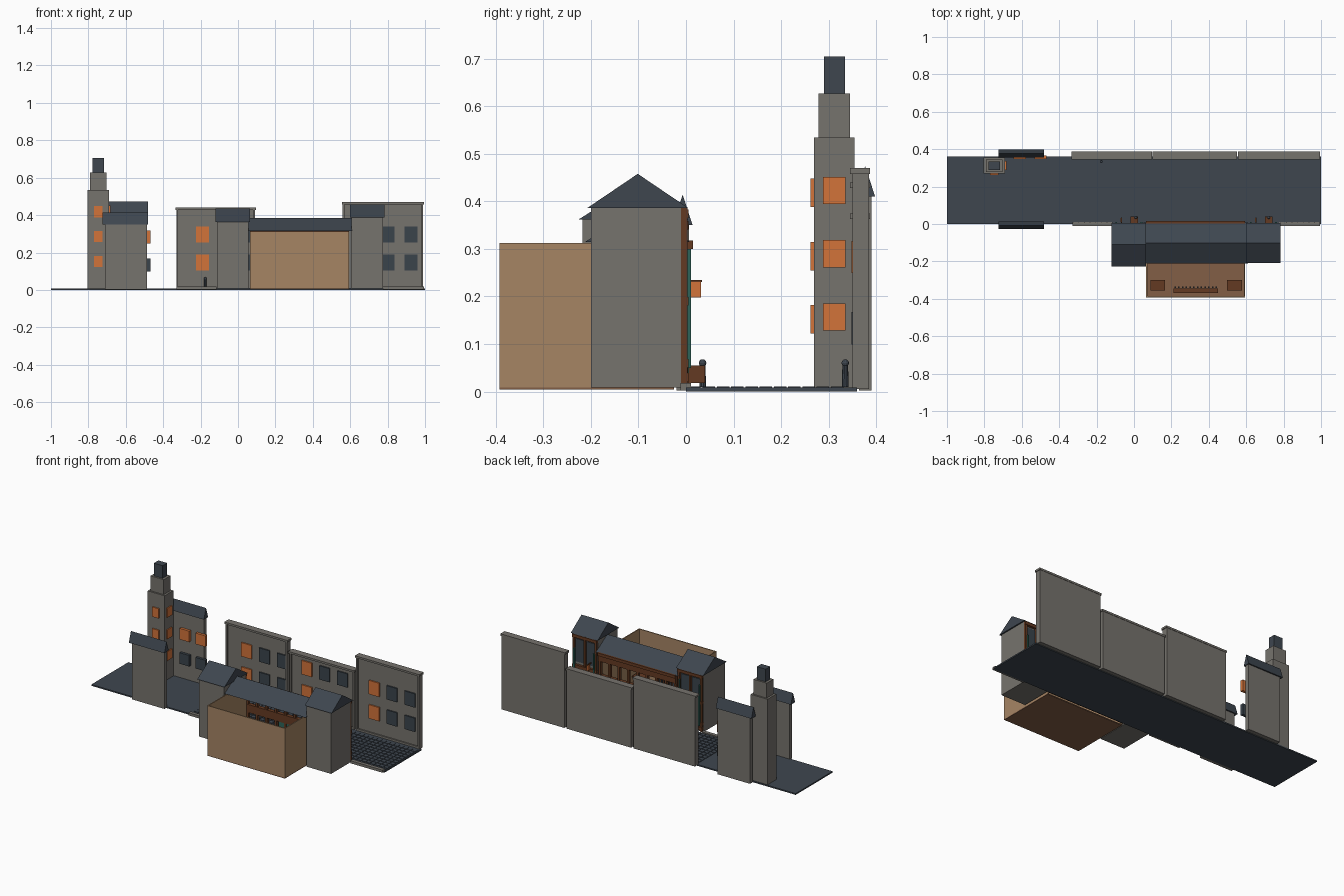
import bpy
import bmesh
from mathutils import Vector

default_cube = bpy.data.objects.get("Cube")
if default_cube:
    bpy.data.objects.remove(default_cube, do_unlink=True)


def make_material(name, red, green, blue):
    """Flat material from display colour values."""
    linear = [((c / 255 + 0.055) / 1.055) ** 2.4 for c in (red, green, blue)]
    material = bpy.data.materials.new(name)
    material.use_nodes = True
    material.diffuse_color = (*linear, 1)
    shader = material.node_tree.nodes["Principled BSDF"]
    shader.inputs["Base Color"].default_value = (*linear, 1)
    shader.inputs["Roughness"].default_value = 0.9
    return material


stone = make_material("grey stone", 118, 115, 109)
slate = make_material("blue slate", 62, 70, 79)
plaster = make_material("tan plaster", 166, 133, 100)
glow = make_material("orange window", 210, 115, 58)
timber = make_material("brown timber", 100, 58, 34)
boards = make_material("floor boards", 130, 94, 70)
teal = make_material("teal paint", 45, 100, 90)
glass = make_material("dark glass", 58, 67, 75)


def add_object(name, bm, material):
    bmesh.ops.recalc_face_normals(bm, faces=bm.faces)
    mesh = bpy.data.meshes.new(name)
    bm.to_mesh(mesh)
    bm.free()
    mesh.materials.append(material)
    obj = bpy.data.objects.new(name, mesh)
    bpy.context.collection.objects.link(obj)
    return obj


def boxes(name, material, *ranges):
    """One object made from boxes, each given as x, y and z ranges."""
    bm = bmesh.new()
    for spans in ranges:
        low = Vector([min(s) for s in spans])
        high = Vector([max(s) for s in spans])
        cube = bmesh.ops.create_cube(bm, size=1)
        for vert in cube["verts"]:
            vert.co = (low + high) / 2 + vert.co * (high - low)
    return add_object(name, bm, material)


def around(centre, width):
    return (centre - width / 2, centre + width / 2)


def gable_roof(name, xs, ys, zs):
    """Prism with its ridge along x."""
    bm = bmesh.new()
    ridge = sum(ys) / 2
    profile = ((ys[0], zs[0]), (ys[1], zs[0]), (ridge, zs[1]))
    end = bm.faces.new([bm.verts.new((xs[0], y, z)) for y, z in profile])
    grown = bmesh.ops.extrude_face_region(bm, geom=[end])["geom"]
    moved = [v for v in grown if isinstance(v, bmesh.types.BMVert)]
    bmesh.ops.translate(bm, verts=moved, vec=(xs[1] - xs[0], 0, 0))
    return add_object(name, bm, slate)


def bollard(name, x, y):
    bm = bmesh.new()
    cone = bmesh.ops.create_cone(bm, cap_ends=True, segments=10, radius1=0.007,
                                 radius2=0.006, depth=0.05)
    bmesh.ops.translate(bm, verts=cone["verts"], vec=(x, y, 0.035))
    ball = bmesh.ops.create_uvsphere(bm, u_segments=10, v_segments=6, radius=0.008)
    bmesh.ops.translate(bm, verts=ball["verts"], vec=(x, y, 0.06))
    add_object(name, bm, slate)


# Street slab, paving stones and kerbs
boxes("street_slab", slate, ((-1, 1), (0, 0.36), (0, 0.008)))
paving = []
for column in range(44):
    for row in range(11):
        paving.append((around(-0.31 + column * 0.03, 0.026),
                       around(0.018 + row * 0.03, 0.026), (0.007, 0.011)))
boxes("paving_stones", slate, *paving)
boxes("front_kerbs", stone, *[(xs, (-0.012, 0.01), (0.002, 0.018))
                              for xs in ((-0.33, -0.115), (0.775, 0.995))])

# Three street walls with borders, caps and two rows of windows
street_walls = (("west", -0.33, 0.09, 0.44, -0.19),
                ("middle", 0.105, 0.545, 0.375, 0.22),
                ("east", 0.56, 0.99, 0.47, 0.68))
rows = (0.147, 0.297)
for side, left, right, top, first in street_walls:
    boxes(side + "_street_wall", stone, ((left, right), (0.36, 0.385), (0.005, top)))
    boxes(side + "_wall_border", stone,
          ((left - 0.005, right + 0.005), (0.345, 0.387), (top - 0.012, top)),
          ((left, left + 0.01), (0.35, 0.37), (0.005, top)),
          ((right - 0.01, right), (0.35, 0.37), (0.005, top)),
          ((left, right), (0.352, 0.37), (0.005, 0.02)))
    for index in range(3):
        xs = around(first + index * 0.122, 0.07)
        boxes(f"{side}_wall_windows_{index}", glow if index == 0 else glass,
              *[(xs, (0.352, 0.362), around(z, 0.085)) for z in rows])

# Two thin gabled houses at the street's end
for side, middle, top in (("front", -0.007, 0.35), ("back", 0.377, 0.41)):
    boxes(side + "_thin_house", stone,
          ((-0.71, -0.487), around(middle, 0.026), (0.002, top)))
    gable_roof(side + "_thin_house_roof", (-0.725, -0.482),
               around(middle, 0.042), (top, top + 0.064))
for name, material, z in (("upper", glow, 0.283), ("lower", glass, 0.133)):
    boxes(name + "_house_windows", material,
          *[(around(x, 0.066), (0.348, 0.366), around(z, 0.068))
            for x in (-0.61, -0.5)])

# Stepped clock tower with lit windows on two sides
tower_x, tower_y = -0.747, 0.312
boxes("tower_shaft", stone,
      (around(tower_x, 0.115), around(tower_y, 0.086), (0.002, 0.535)),
      (around(tower_x, 0.09), around(tower_y, 0.066), (0.53, 0.627)))
boxes("tower_cap", slate, (around(tower_x, 0.06), around(tower_y, 0.044), (0.62, 0.705)))
lit = []
for z in (0.152, 0.285, 0.418):
    lit.append((around(tower_x, 0.045), (0.262, 0.272), around(z, 0.06)))
    lit.append(((-0.692, -0.683), around(tower_y, 0.047), around(z + 0.005, 0.057)))
boxes("tower_windows", glow, *lit)

# Side wings of the inn, with timbered windows facing the street
wings = (("west", -0.112, 0.057, -0.218, 0.362, 0.435),
         ("east", 0.608, 0.775, -0.2, 0.386, 0.458))
for side, left, right, front, eave, peak in wings:
    boxes(side + "_wing", stone, ((left, right), (front, -0.01), (0.008, eave)))
    gable_roof(side + "_wing_roof", (left - 0.008, right + 0.008),
               (front - 0.008, 0.005), (eave, peak))
    centre = (left + right) / 2
    panes = [(around(centre + dx, 0.055), (-0.012, -0.005), zs)
             for dx in (-0.037, 0.037)
             for zs in ((0.07, 0.17), (0.215, eave - 0.03))]
    boxes(side + "_wing_glass", glass, *panes)
    posts = [(around(x, 0.013), (-0.012, 0.003), (0.012, eave))
             for x in (left + 0.008, centre, right - 0.008)]
    beams = [((left, right), (-0.012, 0.005), around(z, 0.018))
             for z in (0.03, 0.06, 0.19, eave - 0.012)]
    boxes(side + "_wing_timbers", timber, *posts, *beams)
    boxes(side + "_wing_teal_strips", teal,
          *[(around(centre + dx, 0.009), (0, 0.01), (0.05, 0.3))
            for dx in (-0.068, 0.068)])
    boxes(side + "_wing_planter", timber,
          (around(centre + 0.03, 0.04), (0.005, 0.04), (0.018, 0.055)))
    boxes(side + "_hanging_sign", glow,
          (around(centre - 0.04, 0.008), (0.01, 0.032), (0.198, 0.23)))
    boxes(side + "_sign_bracket", timber,
          (around(centre - 0.04, 0.005), (-0.005, 0.034), (0.23, 0.235)))

# Open-topped room behind the inn
inn_left, inn_right = 0.065, 0.594
boxes("room_walls", plaster,
      ((inn_left, inn_right), (-0.392, -0.386), (0.008, 0.313)),
      ((inn_left, inn_left + 0.006), (-0.392, -0.02), (0.008, 0.313)),
      ((inn_right - 0.006, inn_right), (-0.392, -0.02), (0.008, 0.313)))
boxes("room_floor", boards, ((inn_left, inn_right), (-0.392, -0.025), (0.004, 0.01)))
gable_roof("middle_roof", (0.05, 0.61), (-0.212, 0.008), (0.315, 0.384))

# Timber street front with open windows and a teal lower part
inn_x = (inn_left, inn_right)
boxes("inn_front_beams", timber,
      *[(inn_x, (-0.016, 0.008), zs) for zs in
        ((0.01, 0.03), (0.13, 0.18), (0.265, 0.315))],
      *[(around(inn_left + 0.008 + i * 0.0642, 0.014), (-0.014, 0.004), (0.01, 0.315))
        for i in range(9)])
boxes("inn_front_sill", timber, (inn_x, (-0.01, 0.015), (0.3, 0.318)))
boxes("inn_front_panels", teal,
      *[(around(inn_left + 0.04 + i * 0.0642, 0.052), (-0.01, -0.002), (0.03, 0.075))
        for i in range(8) if i not in (3, 4)])
boxes("inn_door", teal, (around(sum(inn_x) / 2, 0.09), (-0.01, 0.006), (0.012, 0.13)))

# Furniture in the room
boxes("bar_counter", timber, ((0.21, 0.45), (-0.368, -0.345), (0.01, 0.07)))
boxes("bar_bottles", glass,
      *[(around(0.22 + i * 0.02, 0.008), around(-0.337, 0.008), (0.01, 0.09))
        for i in range(12)])
for side, x in (("west", 0.127), ("east", 0.537)):
    boxes(side + "_bench_table", timber,
          (around(x, 0.08), (-0.356, -0.3), (0.05, 0.06)),
          *[(around(x + dx, 0.01), around(y, 0.01), (0.01, 0.052))
            for dx in (-0.03, 0.03) for y in (-0.345, -0.31)])

# Street bollards
for name, x, y in (("west", -0.175, 0.335), ("inn", 0.01, 0.035), ("east", 0.72, 0.035)):
    bollard(name + "_bollard", x, y)
